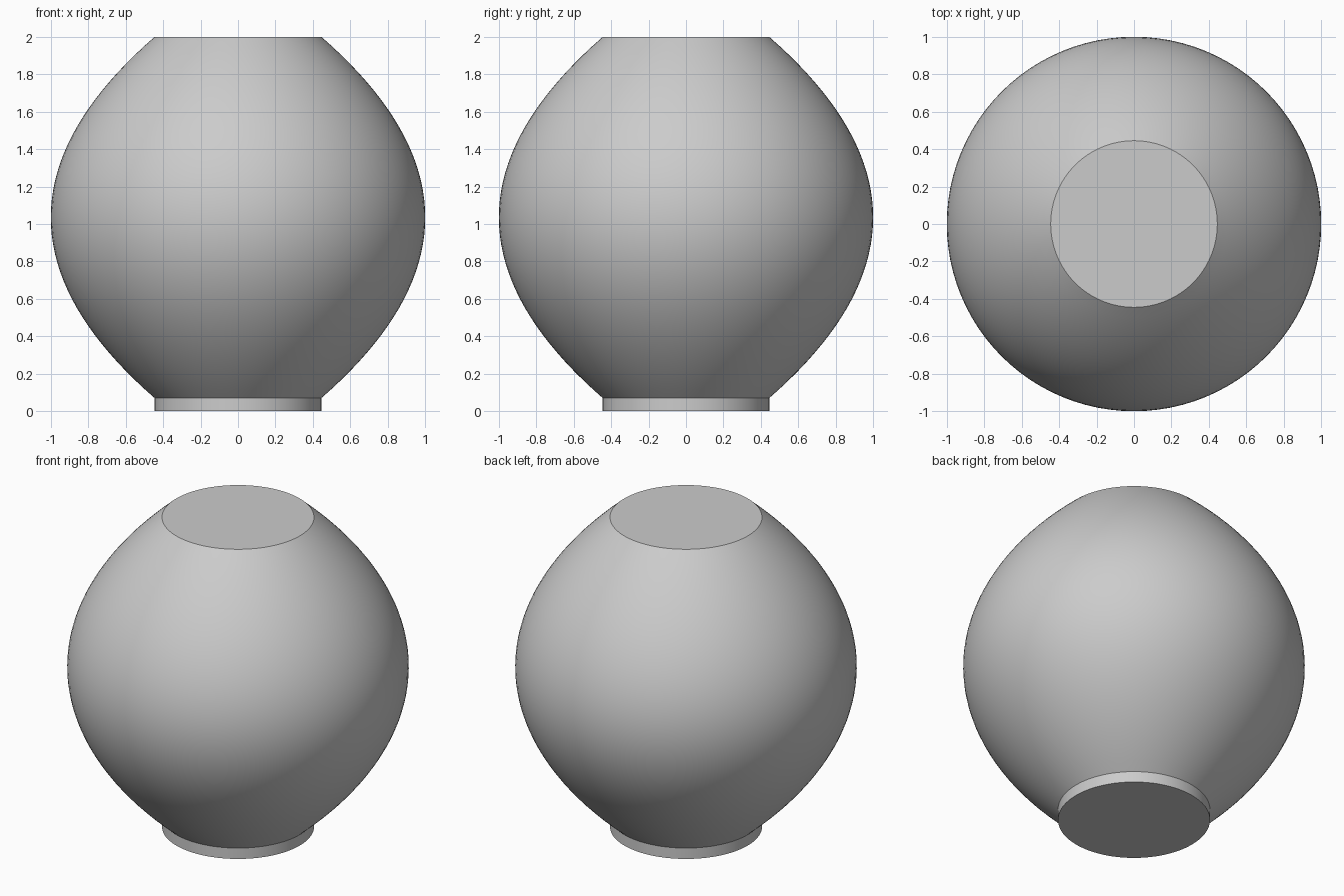
import bpy, bmesh, math

cube = bpy.data.objects.get("Cube")
if cube:
    bpy.data.objects.remove(cube, do_unlink=True)

SEGMENTS = 96
FOOT_TOP, TOP = 0.07, 2.0
RIM, BELLY = 0.445, 1.0

grey = bpy.data.materials.new("light_grey")
grey.use_nodes = True
colour = (0.6, 0.6, 0.6, 1)
grey.diffuse_color = colour
grey.node_tree.nodes["Principled BSDF"].inputs["Base Color"].default_value = colour


def turned(name, profile):
    """Revolve (radius, height) points about z and cap both ends."""
    bm = bmesh.new()
    rings = []
    for r, z in profile:
        rings.append([bm.verts.new((r * math.cos(a), r * math.sin(a), z))
                      for a in (math.tau * i / SEGMENTS for i in range(SEGMENTS))])
    for low, high in zip(rings, rings[1:]):
        for i in range(SEGMENTS):
            j = (i + 1) % SEGMENTS
            bm.faces.new((low[i], low[j], high[j], high[i]))
    bm.faces.new(rings[0][::-1])
    bm.faces.new(rings[-1])
    mesh = bpy.data.meshes.new(name)
    bm.to_mesh(mesh)
    bm.free()
    mesh.materials.append(grey)
    obj = bpy.data.objects.new(name, mesh)
    bpy.context.collection.objects.link(obj)
    bpy.ops.object.select_all(action="DESELECT")
    obj.select_set(True)
    bpy.context.view_layer.objects.active = obj
    bpy.ops.object.shade_smooth_by_angle(angle=math.radians(30))
    return obj


# Rounded body: a parabolic bulge between two equal rims
STEPS = 40
middle, half = (TOP + FOOT_TOP) / 2, (TOP - FOOT_TOP) / 2
bulge = [-1 + 2 * i / STEPS for i in range(STEPS + 1)]
turned("body", [(BELLY - (BELLY - RIM) * t * t, middle + half * t) for t in bulge])

# Short straight foot under the body
turned("foot", [(RIM, 0), (RIM, FOOT_TOP)])
